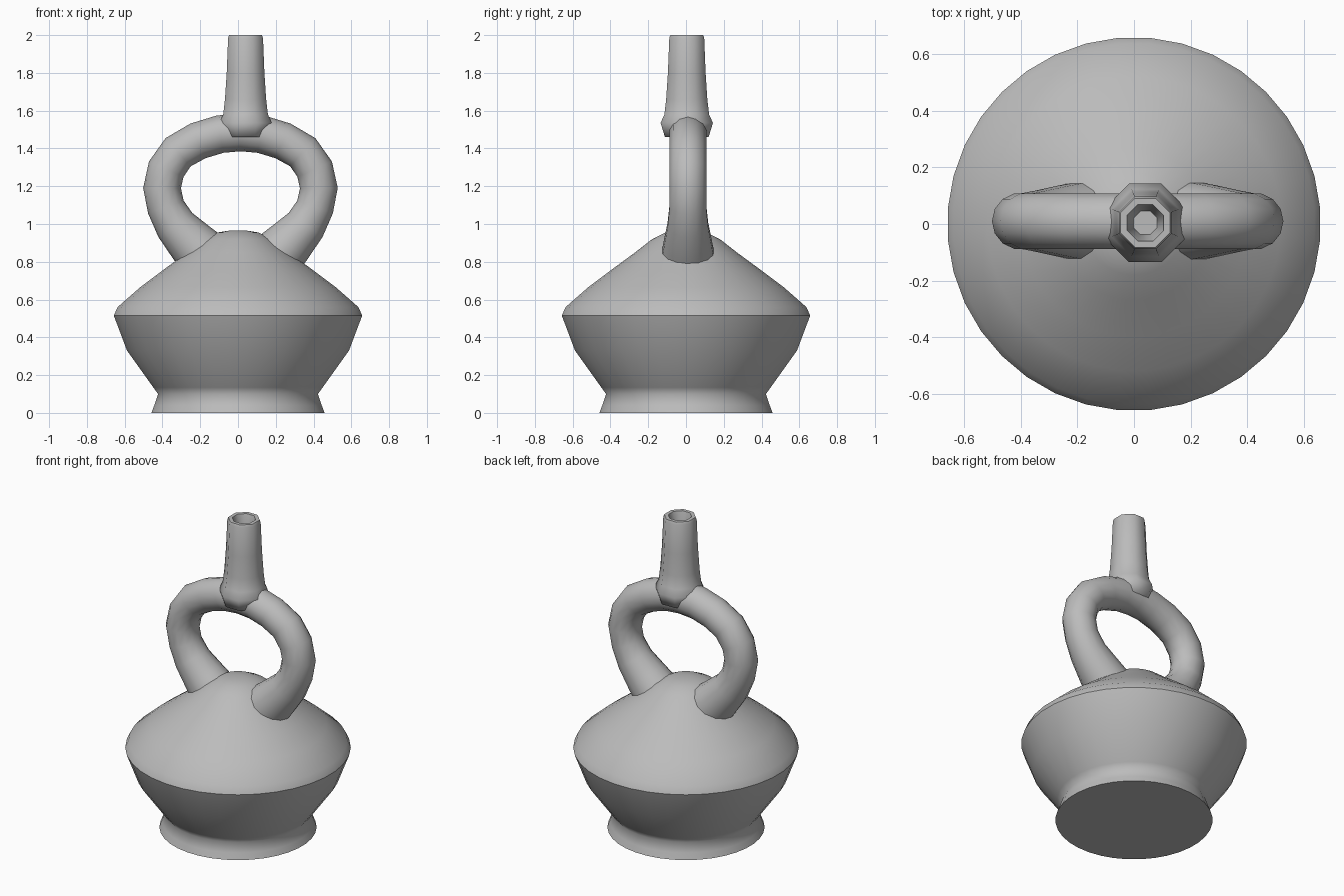
import bpy, bmesh, math
from mathutils import Vector

cube = bpy.data.objects.get("Cube")
if cube:
    bpy.data.objects.remove(cube)

clay = bpy.data.materials.new("grey clay")
clay.use_nodes = True
GREY = (0.5, 0.5, 0.5, 1)
clay.diffuse_color = GREY
clay.node_tree.nodes["Principled BSDF"].inputs["Base Color"].default_value = GREY


def skin(name, rings, sharp=()):
    """Join equal rings of points into a capped, smooth tube; listed rings stay crisp."""
    bm = bmesh.new()
    loops = [[bm.verts.new(p) for p in ring] for ring in rings]
    n = len(loops[0])
    for low, high in zip(loops, loops[1:]):
        for i in range(n):
            j = (i + 1) % n
            bm.faces.new((low[i], low[j], high[j], high[i]))
    bm.faces.new(loops[0][::-1])
    bm.faces.new(loops[-1])
    for f in bm.faces:
        f.smooth = True
    for k in sharp:
        for i in range(n):
            bm.edges.get((loops[k][i], loops[k][(i + 1) % n])).smooth = False
    bmesh.ops.recalc_face_normals(bm, faces=bm.faces)
    mesh = bpy.data.meshes.new(name)
    bm.to_mesh(mesh)
    bm.free()
    mesh.materials.append(clay)
    obj = bpy.data.objects.new(name, mesh)
    bpy.context.collection.objects.link(obj)
    return obj


def circle(centre, radius, u, v, sides):
    turns = [math.tau * (i + 0.5) / sides for i in range(sides)]
    return [centre + radius * (math.cos(a) * u + math.sin(a) * v) for a in turns]


def lathe(name, profile, sides, centre=(0, 0), sharp=()):
    x, y = centre
    rings = [circle(Vector((x, y, z)), r, Vector((1, 0, 0)), Vector((0, 1, 0)), sides)
             for r, z in profile]
    return skin(name, rings, sharp)


# Body: flared foot, sloping wall, crisp shoulder and domed top
lathe("body", [(0.46, 0), (0.445, 0.04), (0.425, 0.1), (0.45, 0.135), (0.59, 0.33),
               (0.66, 0.515), (0.64, 0.56), (0.52, 0.665), (0.4, 0.755), (0.27, 0.85),
               (0.18, 0.92), (0.11, 0.955), (0.04, 0.966)], 36, sharp=(0, 5))

# Stirrup handle: half a path of (x, z, radius), mirrored and swept
half = [(0.15, 0.79, 0.15), (0.255, 0.895, 0.13), (0.345, 0.995, 0.11),
        (0.395, 1.09, 0.1), (0.415, 1.19, 0.1), (0.393, 1.29, 0.1),
        (0.33, 1.38, 0.1), (0.225, 1.44, 0.1), (0.11, 1.475, 0.1)]
path = [(-x, z, r) for x, z, r in half] + [(0, 1.487, 0.102)] + half[::-1]
points = [Vector((x + 0.013, 0.01, z)) for x, z, r in path]
side = Vector((0, 1, 0))
rings = []
for i, p in enumerate(points):
    along = points[min(i + 1, len(points) - 1)] - points[max(i - 1, 0)]
    rings.append(circle(p, path[i][2], side, along.normalized().cross(side), 14))
skin("stirrup_handle", rings, sharp=(0, len(rings) - 1))

# Spout: eight-sided neck with a hollow mouth
lathe("spout", [(0.125, 1.46), (0.15, 1.535), (0.128, 1.58), (0.118, 1.66), (0.108, 1.8),
                (0.1, 1.985), (0.094, 2), (0.07, 2), (0.06, 1.96), (0.045, 1.85)],
      8, centre=(0.04, 0.004), sharp=(6, 7, 9))
